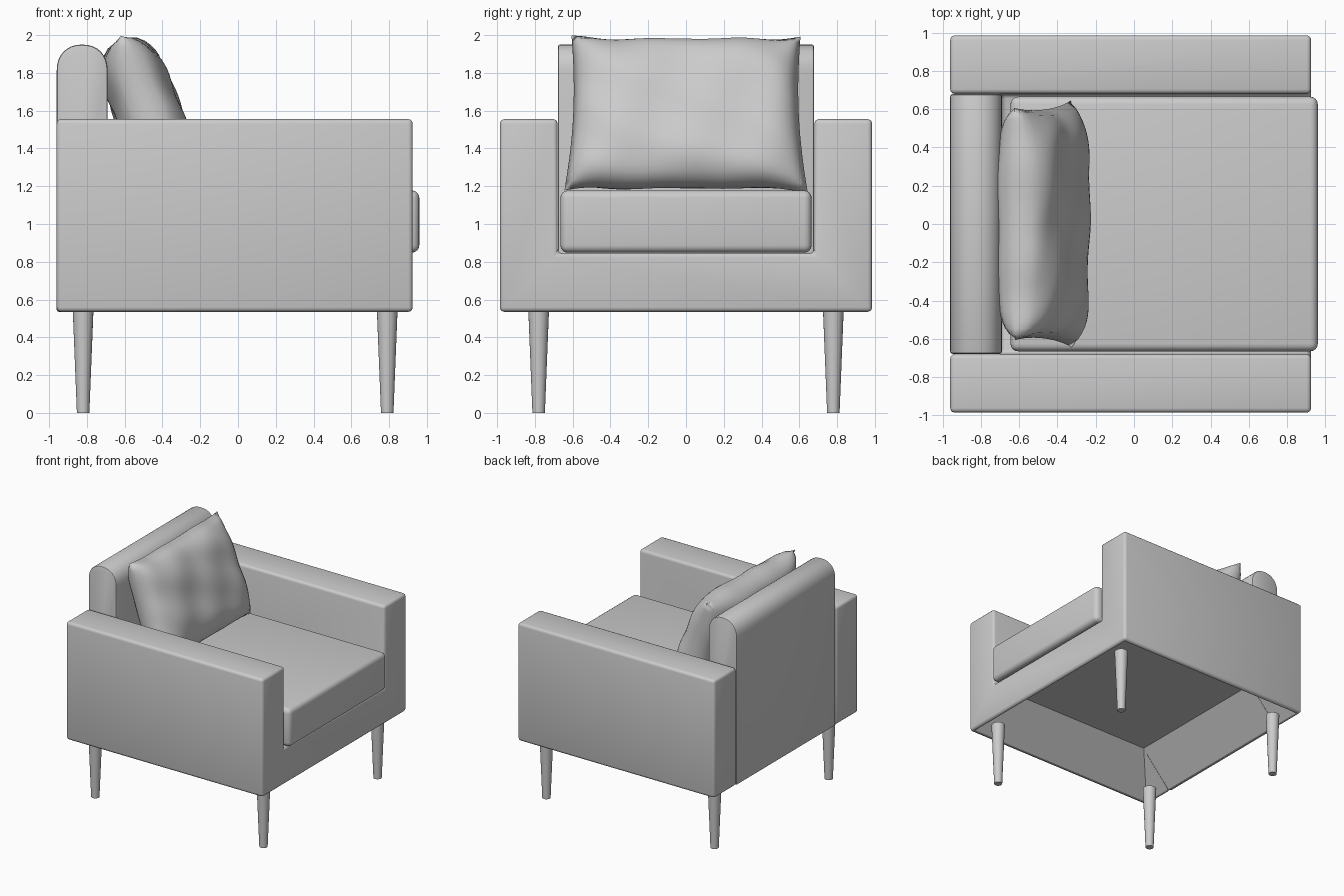
import bpy, bmesh, math
from mathutils import Vector

cube = bpy.data.objects.get("Cube")
if cube:
    bpy.data.objects.remove(cube, do_unlink=True)

GREY = (0.6, 0.6, 0.6, 1)
fabric = bpy.data.materials.new("grey fabric")
fabric.use_nodes = True
fabric.diffuse_color = GREY
fabric.node_tree.nodes["Principled BSDF"].inputs["Base Color"].default_value = GREY


def make(name, bm):
    bmesh.ops.recalc_face_normals(bm, faces=bm.faces)
    mesh = bpy.data.meshes.new(name)
    bm.to_mesh(mesh)
    bm.free()
    obj = bpy.data.objects.new(name, mesh)
    bpy.context.collection.objects.link(obj)
    mesh.materials.append(fabric)
    return obj


def prism(name, points, place, depth):
    """Extrude a closed outline; place() turns a 2D point into 3D."""
    bm = bmesh.new()
    face = bm.faces.new([bm.verts.new(place(*p)) for p in points])
    side = bmesh.ops.extrude_face_region(bm, geom=[face])["geom"]
    bmesh.ops.translate(bm, vec=depth, verts=[g for g in side if isinstance(g, bmesh.types.BMVert)])
    return make(name, bm)


def box(name, lo, hi):
    return prism(name, [(lo[0], lo[1]), (hi[0], lo[1]), (hi[0], hi[1]), (lo[0], hi[1])],
                 lambda x, y: (x, y, lo[2]), (0, 0, hi[2] - lo[2]))


def bevel(obj, width, segments=3):
    mod = obj.modifiers.new("rounded edges", "BEVEL")
    mod.width, mod.segments = width, segments
    mod.limit_method, mod.angle_limit = "ANGLE", math.radians(40)


def cut(obj, cutter):
    mod = obj.modifiers.new("cut", "BOOLEAN")
    mod.operation, mod.solver, mod.object = "DIFFERENCE", "EXACT", cutter
    cutter.hide_render = True


def finish(obj, angle=35):
    """Bake the modifiers and smooth the rounded surfaces."""
    graph = bpy.context.evaluated_depsgraph_get()
    mesh = bpy.data.meshes.new_from_object(obj.evaluated_get(graph))
    obj.modifiers.clear()
    obj.data = mesh
    bpy.ops.object.select_all(action="DESELECT")
    obj.select_set(True)
    bpy.context.view_layer.objects.active = obj
    bpy.ops.object.shade_smooth_by_angle(angle=math.radians(angle))


# Cutters: slot for the backrest, and the sloped hollow under the seat
BACK, FRONT, FLOOR = -0.96, 0.925, 0.535
slot = box("back_slot_cutter", (-1.2, -0.68, 0), (-0.69, 0.68, 2))
hollow_bm = bmesh.new()
rings = []
for x0, x1, y, z in ((-0.935, 0.9, 0.955, 0.5), (-0.935, 0.9, 0.955, FLOOR + 0.005), (-0.67, 0.88, 0.675, 0.83)):
    rings.append([hollow_bm.verts.new(p) for p in ((x0, -y, z), (x1, -y, z), (x1, y, z), (x0, y, z))])
hollow_bm.faces.new(rings[0])
hollow_bm.faces.new(rings[-1])
for a, b in zip(rings, rings[1:]):
    for i in range(4):
        j = (i + 1) % 4
        hollow_bm.faces.new((a[i], a[j], b[j], b[i]))
hollow = make("hollow_cutter", hollow_bm)

# Frame: arms, front rail and deck as one U-shaped outline
half = [(0.985, FLOOR), (0.985, 1.555), (0.68, 1.555), (0.68, 0.845)]
outline = half + [(-y, z) for y, z in reversed(half)]
frame = prism("arm_frame", outline, lambda y, z: (BACK, y, z), (FRONT - BACK, 0, 0))
cut(frame, slot)
bevel(frame, 0.024)
cut(frame, hollow)
finish(frame)

# Backrest with a rounded top
cx, rx = -0.825, 0.135
arc = []
for i in range(17):
    a = math.pi * i / 16
    c, s = math.cos(a), math.sin(a)
    arc.append((cx + rx * math.copysign(abs(c) ** 0.9, c), 1.81 + 0.14 * s ** 0.9 if s > 0.001 else 1.81))
backrest = prism("backrest", [(cx - rx, FLOOR), (cx + rx, FLOOR)] + arc,
                 lambda x, z: (x, -0.678, z), (0, 1.356, 0))
bevel(backrest, 0.012, 2)
cut(backrest, hollow)
finish(backrest)

# Seat cushion
seat = box("seat_cushion", (-0.645, -0.665, 0.848), (0.96, 0.665, 1.178))
bevel(seat, 0.04, 4)
finish(seat)

for helper in (slot, hollow):
    bpy.data.objects.remove(helper, do_unlink=True)

# Tapered legs
for x, end in ((0.79, "front"), (-0.82, "back")):
    for y, hand in ((0.78, "left"), (-0.78, "right")):
        bm = bmesh.new()
        bmesh.ops.create_cone(bm, cap_ends=True, segments=24, radius1=0.033, radius2=0.055, depth=0.55)
        bmesh.ops.translate(bm, verts=bm.verts, vec=(x, y, 0.275))
        finish(make(f"{end}_{hand}_leg", bm))

# Throw pillow leaning on the backrest: two puffed sheets joined at the seam
up = Vector((-0.30, 0, 0.80)).normalized()
out = Vector((up.z, 0, -up.x))
centre = Vector((-0.475, 0, 1.585))
bm = bmesh.new()
for side in (1, -1):
    sheet = bmesh.ops.create_grid(bm, x_segments=40, y_segments=28, size=1)["verts"]
    for v in sheet:
        u, w = v.co.x, v.co.y
        puff = max(0, (1 - u ** 6) * (1 - w ** 4)) ** 0.55
        crease = 0.012 * math.sin(7 * u + 3 * w) * math.cos(5 * w - 2 * u) * puff
        pinch_y = 1 - 0.045 * (1 - w * w) * abs(u) ** 3
        pinch_z = 1 - 0.02 * (1 - u * u) * abs(w) ** 3
        wave = 0.008 * math.sin(9 * u + 4 * w) * abs(u * w)
        thick = side * (0.17 * puff + crease)
        v.co = (centre + up * (0.43 * w * pinch_z + wave) + out * (thick + wave)
                + Vector((0, 0.625 * u * pinch_y * (1 - 0.03 * w), 0)))
bmesh.ops.remove_doubles(bm, verts=bm.verts, dist=0.0005)
finish(make("throw_pillow", bm), 80)
